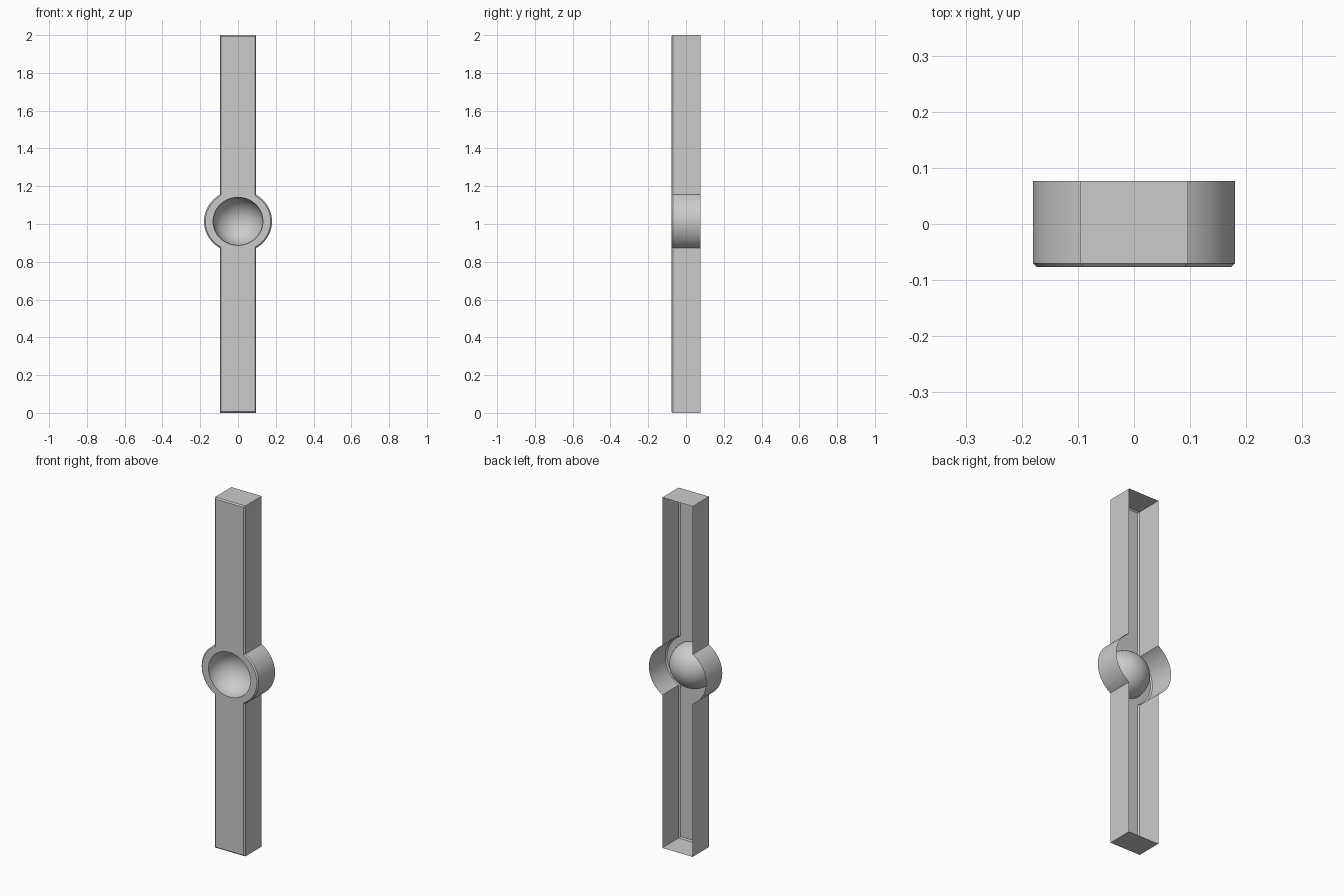
import bpy, bmesh
from math import sin, cos, acos, pi, radians

cube = bpy.data.objects.get("Cube")
if cube:
    bpy.data.objects.remove(cube, do_unlink=True)

HEIGHT, HALF_W, HALF_D = 2.0, 0.096, 0.077
RING_X, RING_Z, CENTRE = 0.18, 0.167, 1.014
BOWL_X, BOWL_Z, BOWL_DEPTH = 0.132, 0.127, 0.128
CHAMFER = 0.007
ARC, SEGS, RINGS = 32, 64, 16

grey = bpy.data.materials.new("light grey")
grey.use_nodes = True
colour = (0.6, 0.6, 0.6, 1)
grey.diffuse_color = colour
grey.node_tree.nodes["Principled BSDF"].inputs["Base Color"].default_value = colour


def outline(inset):
    """Tall bar with an oval bulge on each side, as (x, z) points."""
    w, rx, rz = HALF_W - inset, RING_X - inset, RING_Z - inset
    t = acos(w / rx)
    arc = [(rx * cos(a), CENTRE + rz * sin(a))
           for a in (-t + 2 * t * i / ARC for i in range(ARC + 1))]
    right = [(w, inset)] + arc + [(w, HEIGHT - inset)]
    return right + [(-x, z) for x, z in reversed(right)]


def add_loop(bm, points, y):
    return [bm.verts.new((x, y, z)) for x, z in points]


def skin(bm, a, b):
    n = len(a)
    for i in range(n):
        j = (i + 1) % n
        bm.faces.new((a[i], a[j], b[j], b[i]))


def oval(scale):
    return [(BOWL_X * scale * cos(2 * pi * i / SEGS),
             CENTRE + BOWL_Z * scale * sin(2 * pi * i / SEGS)) for i in range(SEGS)]


def make_object(name, bm):
    mesh = bpy.data.meshes.new(name)
    bm.to_mesh(mesh)
    bm.free()
    mesh.materials.append(grey)
    obj = bpy.data.objects.new(name, mesh)
    bpy.context.collection.objects.link(obj)
    bpy.ops.object.select_all(action='DESELECT')
    obj.select_set(True)
    bpy.context.view_layer.objects.active = obj
    bpy.ops.object.shade_smooth_by_angle(angle=radians(30))


# Open-backed housing: side walls, chamfer and front plate with a round hole
bm = bmesh.new()
back = add_loop(bm, outline(0), HALF_D)
edge = add_loop(bm, outline(0), CHAMFER - HALF_D)
front = add_loop(bm, outline(CHAMFER), -HALF_D)
skin(bm, back, edge)
skin(bm, edge, front)
hole = add_loop(bm, oval(1), -HALF_D)
rim = [bm.edges.new((hole[i - 1], hole[i])) for i in range(SEGS)]
border = [bm.edges.get((front[i - 1], front[i])) for i in range(len(front))]
bmesh.ops.triangle_fill(bm, edges=rim + border, use_beauty=True, normal=(0, -1, 0))
bmesh.ops.recalc_face_normals(bm, faces=bm.faces)
flat = max(bm.faces, key=lambda f: -f.calc_center_median().y)
if flat.normal.y > 0:
    bmesh.ops.reverse_faces(bm, faces=bm.faces)
make_object("housing", bm)

# Hollow bowl sunk into the front plate
bm = bmesh.new()
previous = add_loop(bm, oval(1), -HALF_D)
for i in range(1, RINGS):
    a = pi / 2 * i / RINGS
    ring = add_loop(bm, oval(cos(a)), -HALF_D + BOWL_DEPTH * sin(a))
    skin(bm, previous, ring)
    previous = ring
tip = bm.verts.new((0, BOWL_DEPTH - HALF_D, CENTRE))
for i in range(SEGS):
    bm.faces.new((previous[i - 1], previous[i], tip))
bmesh.ops.recalc_face_normals(bm, faces=bm.faces)
bm.faces.ensure_lookup_table()
if bm.faces[-1].normal.y > 0:
    bmesh.ops.reverse_faces(bm, faces=bm.faces)
make_object("bowl", bm)
